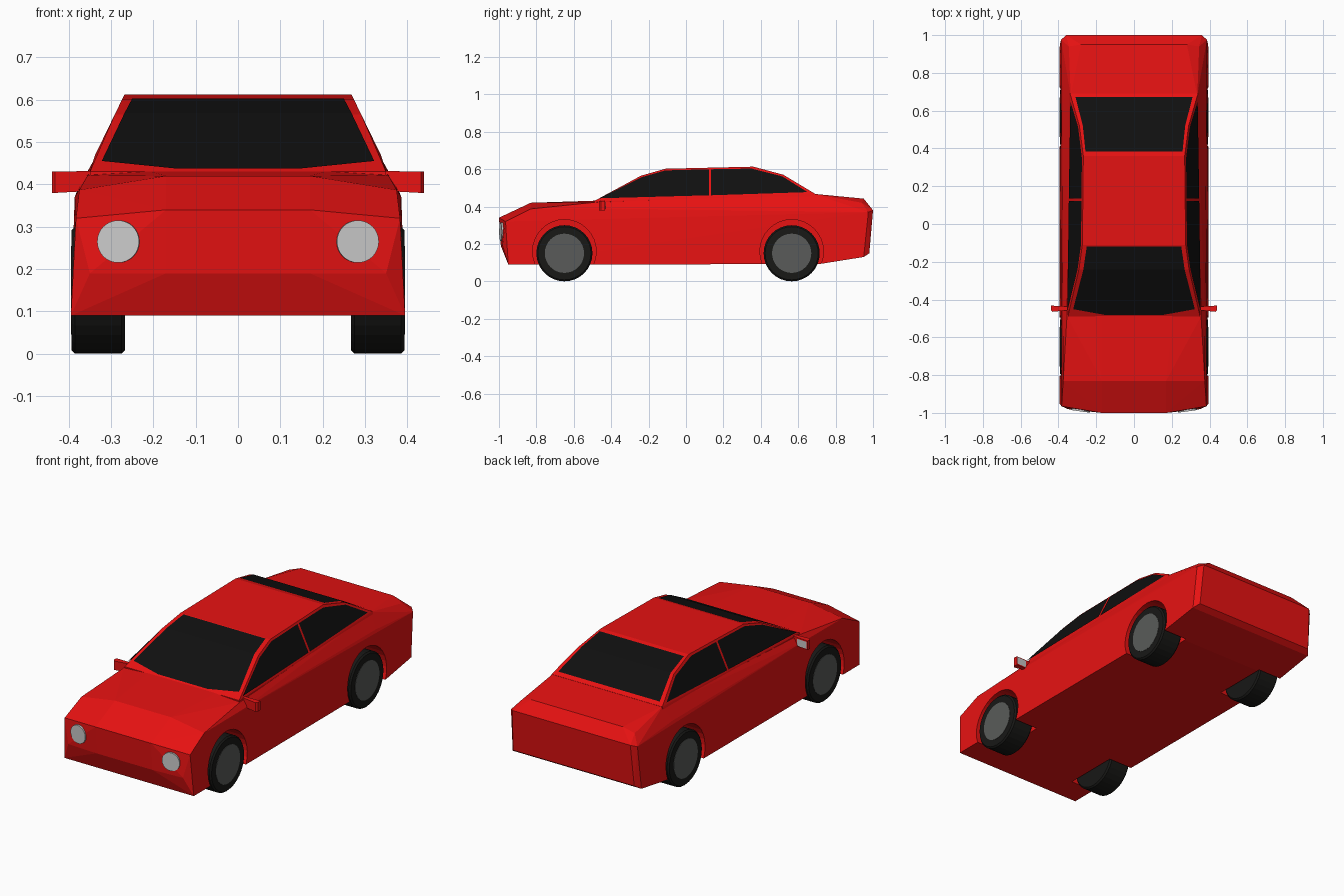
import bpy, bmesh
from math import pi

if "Cube" in bpy.data.objects:
    bpy.data.objects.remove(bpy.data.objects["Cube"])


def material(name, r, g, b):
    m = bpy.data.materials.new(name)
    m.diffuse_color = (r, g, b, 1)
    m.use_nodes = True
    m.node_tree.nodes["Principled BSDF"].inputs["Base Color"].default_value = m.diffuse_color
    return m


RED = material("red_paint", 0.8, 0.006, 0.006)
GLASS = material("dark_glass", 0.005, 0.005, 0.005)
RUBBER = material("rubber", 0.009, 0.009, 0.008)
HUB = material("hub_metal", 0.1, 0.105, 0.1)
LAMP = material("lamp_glass", 0.7, 0.7, 0.7)


def finish(bm, name, mat):
    me = bpy.data.meshes.new(name)
    bm.to_mesh(me)
    bm.free()
    me.materials.append(mat)
    ob = bpy.data.objects.new(name, me)
    bpy.context.collection.objects.link(ob)
    return ob


def hull(name, points, mat):
    bm = bmesh.new()
    for p in points:
        bm.verts.new(p)
    res = bmesh.ops.convex_hull(bm, input=bm.verts)
    loose = [v for v in bm.verts if not v.link_faces]
    bmesh.ops.delete(bm, geom=loose, context='VERTS')
    bmesh.ops.recalc_face_normals(bm, faces=bm.faces)
    return finish(bm, name, mat)


def faces(name, polys, mat):
    bm = bmesh.new()
    for poly in polys:
        bm.faces.new([bm.verts.new(p) for p in poly])
    bmesh.ops.remove_doubles(bm, verts=bm.verts, dist=1e-5)
    bmesh.ops.recalc_face_normals(bm, faces=bm.faces)
    return finish(bm, name, mat)


def cylinder(name, r, depth, loc, rot, mat, verts=32):
    bpy.ops.mesh.primitive_cylinder_add(vertices=verts, radius=r, depth=depth,
                                        location=loc, rotation=rot)
    ob = bpy.context.object
    ob.name = name
    ob.data.materials.append(mat)
    return ob


def side_x(z):
    # half width of the leaning cabin sides at height z
    return 0.352 - 0.485 * (z - 0.44)


# Lower body: mirrored hull of the corner points
half = [
    (.395, -.95, .09), (.395, .71, .092),                            # sill
    (.35, -.98, .19), (.17, -.99, .19),                              # nose
    (.383, -.965, .32), (.17, -1.0, .34),
    (.375, -.83, .387), (.17, -.83, .42),                            # bonnet
    (.376, -.49, .39), (.355, -.49, .422), (.17, -.49, .431),
    (.378, .66, .39), (.335, .68, .468),                             # rear deck
    (.28, .95, .442), (.345, .94, .42),
    (.36, 1.0, .38), (.386, .975, .37),                              # tail
    (.37, .98, .15), (.393, .95, .13),
]
body = hull("body", half + [(-x, y, z) for x, y, z in half], RED)

# Wheel arches cut from the body
AXLES = {"front": -0.65, "rear": 0.565}
SIDES = {"right": 1, "left": -1}
for y in AXLES.values():
    for s in SIDES.values():
        cut = cylinder("arch_cutter", .17, .25, (s * .375, y, .16), (0, pi / 2, 0), RED)
        cut.hide_render = True
        mod = body.modifiers.new("arch", 'BOOLEAN')
        mod.operation = 'DIFFERENCE'
        mod.solver = 'EXACT'
        mod.object = cut
        bpy.context.view_layer.objects.active = body
        bpy.ops.object.modifier_apply(modifier=mod.name)
        bpy.data.objects.remove(cut)

# Cabin: side profile stretched between the two leaning sides
profile = [(-.49, .43), (-.24, .565), (-.11, .602), (.36, .613), (.52, .57), (.69, .468)]
base = [(-.49, .41), (.69, .43)]
hull("cabin", [(s * min(side_x(z), .35), y, z) for s in (1, -1) for y, z in profile + base], RED)

# Side windows, split by the pillar
front_pane = [(-.462, .444), (-.24, .556), (-.11, .593), (.122, .599), (.122, .46)]
rear_pane = [(.135, .46), (.135, .599), (.35, .603), (.515, .561), (.65, .477)]
for side, s in SIDES.items():
    faces(side + "_windows",
          [[(s * (side_x(z) + .003), y, z) for y, z in pane] for pane in (front_pane, rear_pane)],
          GLASS)


def screen(name, rows):
    faces(name, [[(-a[0], *a[1:]), a, b, (-b[0], *b[1:])] for a, b in zip(rows, rows[1:])], GLASS)


# Windscreen and rear window, just above the cabin slopes
screen("windscreen", [(.15, -.482, .438), (.322, -.451, .4555), (.268, -.241, .569), (.25, -.118, .603)])
screen("rear_window", [(.257, .385, .610), (.271, .521, .5735), (.31, .672, .483)])

# Wheels with bevelled tyres and hub discs
for axle, y in AXLES.items():
    for side, s in SIDES.items():
        tyre = cylinder(f"{axle}_{side}_tyre", .15, .126, (s * .33, y, .15), (0, pi / 2, 0), RUBBER)
        bev = tyre.modifiers.new("shoulder", 'BEVEL')
        bev.width = .008
        bev.segments = 1
        cylinder(f"{axle}_{side}_hub", .105, .02, (s * .3845, y, .15), (0, pi / 2, 0), HUB)

# Headlights and door mirrors
for side, s in SIDES.items():
    cylinder(side + "_headlight", .05, .02, (s * .282, -.982, .265), (pi / 2, 0, s * .14), LAMP)
    shell = [(.34, -.455, .385), (.34, -.455, .432), (.34, -.437, .385), (.34, -.437, .432),
             (.432, -.465, .38), (.432, -.465, .43), (.44, -.455, .38), (.44, -.455, .43),
             (.44, -.432, .38), (.44, -.432, .43)]
    hull(side + "_mirror", [(s * x, y, z) for x, y, z in shell], RED)
    pane = [(.375, -.433, .386), (.436, -.43, .386), (.436, -.43, .425), (.375, -.433, .425)]
    faces(side + "_mirror_glass", [[(s * x, y, z) for x, y, z in pane]], LAMP)
